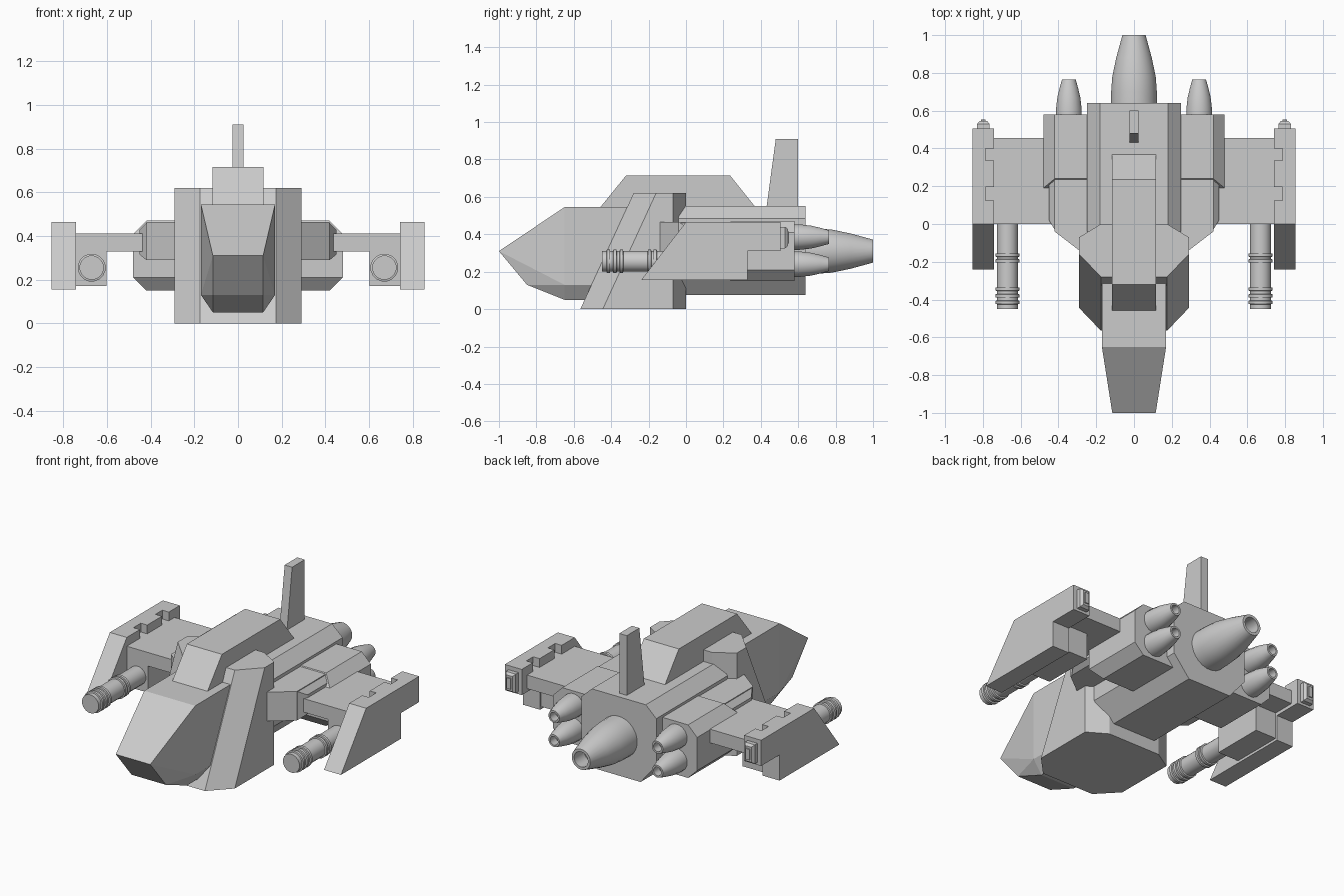
import bpy, bmesh, math
from mathutils import Vector

if "Cube" in bpy.data.objects:
    bpy.data.objects.remove(bpy.data.objects["Cube"])


def finish(name, bm, mirror=False, smooth=False):
    bmesh.ops.recalc_face_normals(bm, faces=bm.faces)
    me = bpy.data.meshes.new(name)
    bm.to_mesh(me)
    bm.free()
    ob = bpy.data.objects.new(name, me)
    bpy.context.collection.objects.link(ob)
    if mirror:
        ob.modifiers.new("Mirror", 'MIRROR').use_mirror_merge = False
    if smooth:
        bpy.ops.object.select_all(action='DESELECT')
        ob.select_set(True)
        bpy.context.view_layer.objects.active = ob
        bpy.ops.object.shade_smooth_by_angle(angle=math.radians(35))
    return ob


def hull(name, pts, mirror=False, symmetric=False):
    """Convex solid around a few points; symmetric also adds the -x copies."""
    bm = bmesh.new()
    for x, y, z in pts:
        bm.verts.new((x, y, z))
        if symmetric:
            bm.verts.new((-x, y, z))
    res = bmesh.ops.convex_hull(bm, input=bm.verts)
    junk = [g for g in res["geom_interior"] if isinstance(g, bmesh.types.BMVert)]
    bmesh.ops.delete(bm, geom=junk, context='VERTS')
    bmesh.ops.dissolve_limit(bm, angle_limit=0.01, verts=bm.verts, edges=bm.edges)
    return finish(name, bm, mirror)


def prism(name, profile, x0, x1, mirror=False):
    """Side profile (y, z) extruded from x0 to x1."""
    bm = bmesh.new()
    f = bm.faces.new([bm.verts.new((x0, y, z)) for y, z in profile])
    ext = bmesh.ops.extrude_face_region(bm, geom=[f])["geom"]
    vs = [g for g in ext if isinstance(g, bmesh.types.BMVert)]
    bmesh.ops.translate(bm, verts=vs, vec=(x1 - x0, 0, 0))
    return finish(name, bm, mirror)


def box(name, x, y, z, mirror=False):
    return prism(name, [(y[0], z[0]), (y[1], z[0]), (y[1], z[1]), (y[0], z[1])],
                 x[0], x[1], mirror)


def lathe(name, x, z, profile, n=16, mirror=False):
    """Rings (y, radius) around an axis along y, closed at both ends."""
    bm = bmesh.new()
    rings = []
    for y, r in profile:
        rings.append([bm.verts.new((x + r * math.cos(2 * math.pi * (i + .5) / n), y,
                                    z + r * math.sin(2 * math.pi * (i + .5) / n)))
                      for i in range(n)])
    for a, b in zip(rings, rings[1:]):
        for i in range(n):
            j = (i + 1) % n
            bm.faces.new((a[i], a[j], b[j], b[i]))
    bm.faces.new(rings[0])
    bm.faces.new(rings[-1])
    return finish(name, bm, mirror, smooth=True)


# Nose
nose = [(.115, -1, .31), (.115, -.85, .13)]
for y in (-.65, -.2):
    nose += [(.17, y, .545), (.17, y, .13), (.115, y, .05)]
hull("nose", nose, symmetric=True)

# Raked collar behind the nose
collar = []
for z, shift in ((0, 0), (.62, .285)):
    collar += [(.175, -.565 + shift, z), (.29, -.445 + shift, z),
               (.29, -.07, z), (.175, 0, z)]
hull("collar", collar, symmetric=True)

# Spine, main body, tail fin
prism("spine", [(-.47, .53), (-.32, .715), (.235, .715), (.375, .54)], -.117, .117)
section = [(.18, .55), (.25, .485), (.25, .20), (.145, .075)]
hull("main_body", [(x, y, z) for y in (-.04, .64) for x, z in section], symmetric=True)
prism("tail_fin", [(.43, .54), (.48, .91), (.6, .91), (.6, .54)], -.025, .025)

# Main engine nozzle with hollow end
lathe("main_nozzle", 0, .31, [(.62, .123), (.7, .122), (.78, .116), (.88, .095),
                              (1, .062), (1, .046), (.9, .05)], 24)

# Engine pods with sloped fronts
pod = []
for y, section in ((.58, [(.2, .47), (.42, .47), (.48, .41), (.48, .21), (.42, .15), (.2, .15)]),
                   (.24, [(.2, .47), (.42, .47), (.42, .15), (.2, .15)]),
                   (.19, [(.2, .41), (.48, .41), (.48, .21), (.2, .21)])):
    pod += [(x, y, z) for x, z in section]
hull("engine_pod", pod, mirror=True)
for label, z in (("upper", .385), ("lower", .24)):
    lathe(label + "_nozzle", .345, z, [(.56, .07), (.61, .069), (.67, .062), (.72, .05),
                                       (.765, .037), (.765, .026), (.71, .028)], 16, True)

# Shoulder intakes and wing roots
hull("shoulder_block", [(x, y, z) for z in (.29, .465)
     for x, y in ((.2, -.14), (.29, -.14), (.42, -.04), (.42, .25), (.2, .25))], mirror=True)
hull("wing_root", [(.42, -.03, .29), (.42, .24, .29), (.42, -.03, .46), (.42, .24, .46),
                   (.45, .02, .315), (.45, .24, .315), (.45, .02, .43), (.45, .24, .43)],
     mirror=True)

# Wings and notched end plates
box("wing", (.4, .76), (0, .455), (.33, .412), True)
plate = [(0, .465), (-.24, .155), (.33, .155), (.33, .31), (.505, .31), (.505, .465)]
prism("end_plate", plate, .785, .855, True)
notches = []
for a, b in ((.40, .335), (.195, .125)):
    notches += [(a, .465), (a, .412), (b, .412), (b, .465)]
prism("notched_plate", plate + notches, .742, .785, True)
hull("plate_light", [(x, y, z) for y, i in ((.5, 0), (.53, 0), (.545, .012))
     for x in (.765 + i, .83 - i) for z in (.325 + i, .44 - i)], mirror=True)
box("plate_light_lens", (.785, .81), (.54, .552), (.35, .415), True)

# Guns under the wings
box("gun_mount", (.602, .75), (0, .32), (.17, .34), True)
barrel = [(.02, .056)]
for y in (-.165, -.195, -.345, -.38, -.415):
    barrel += [(y + .01, .056), (y + .008, .064), (y - .008, .064), (y - .01, .056)]
barrel += [(-.45, .056)]
lathe("gun_barrel", .67, .255, barrel, 16, True)
